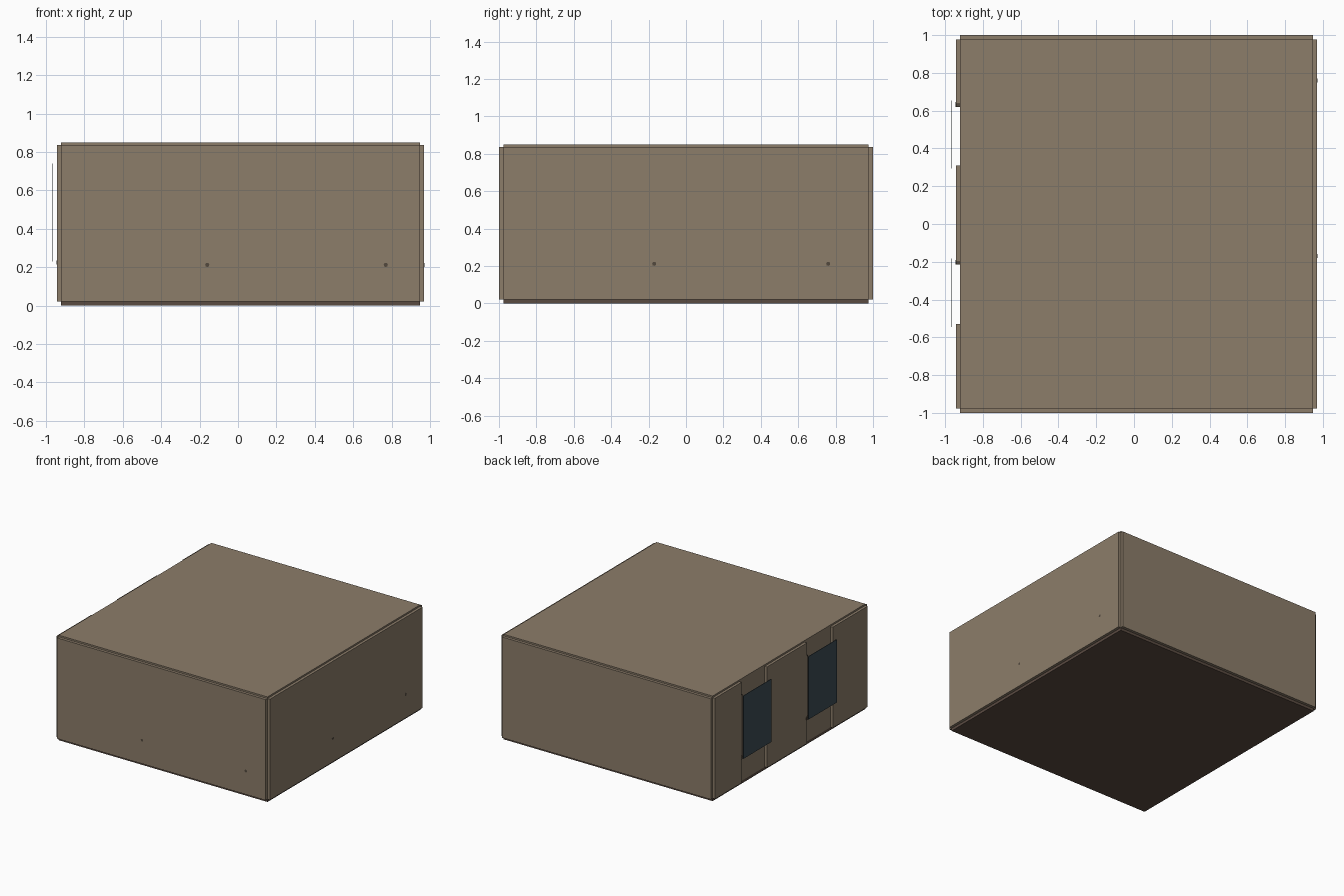
import bpy
from mathutils import Vector

if "Cube" in bpy.data.objects:
    bpy.data.objects.remove(bpy.data.objects["Cube"])


def material(name, rgb):
    m = bpy.data.materials.new(name)
    m.diffuse_color = (*rgb, 1)
    m.use_nodes = True
    m.node_tree.nodes["Principled BSDF"].inputs["Base Color"].default_value = m.diffuse_color
    return m


TAUPE = material("taupe_plaster", (0.262, 0.205, 0.144))
BROWN = material("dark_brown_floor", (0.102, 0.070, 0.053))
GLASS = material("dark_blue_glass", (0.046, 0.072, 0.088))
TRIM = material("dark_trim", (0.085, 0.066, 0.048))


def box(name, x, y, z, mat):
    """Axis-aligned box from (min, max) pairs."""
    lo, hi = zip(x, y, z)
    vs = [(a, b, c) for a in x for b in y for c in z]
    fs = [(0, 1, 3, 2), (4, 6, 7, 5), (0, 4, 5, 1), (2, 3, 7, 6), (0, 2, 6, 4), (1, 5, 7, 3)]
    me = bpy.data.meshes.new(name)
    me.from_pydata(vs, [], fs)
    me.materials.append(mat)
    ob = bpy.data.objects.new(name, me)
    bpy.context.collection.objects.link(ob)
    return ob


def stud(name, pos, axis, mat):
    """Small flat round fixture lying on a wall."""
    bpy.ops.mesh.primitive_cylinder_add(vertices=8, radius=0.011, depth=0.004, location=pos)
    ob = bpy.context.object
    ob.name = name
    ob.rotation_euler = Vector(axis).to_track_quat('Z', 'Y').to_euler()
    ob.data.materials.append(mat)


# Room shell: six plates that leave stepped notches along every edge
X0, X1, Y, Z0, Z1 = -0.922, 0.948, 0.977, 0.022, 0.837
box("floor", (X0, X1), (-Y, Y), (0, Z0), BROWN)
box("ceiling", (X0, X1), (-Y, Y), (Z1, 0.85), TAUPE)
box("front_wall", (X0, X1), (-1, -Y), (Z0, Z1), TAUPE)
box("back_wall", (X0, X1), (Y, 1), (Z0, Z1), TAUPE)
box("right_wall", (X1, 0.97), (-Y, Y), (Z0, Z1), TAUPE)

# Left wall: thick piers between full-height window recesses
for i, span in enumerate([(-Y, -0.53), (-0.20, 0.31), (0.635, Y)]):
    box(f"left_wall_pier_{i}", (-0.943, X0), span, (Z0, Z1), TAUPE)

# Windows: recess back, pane standing off the wall, side frame and latch
for i, (a, b) in enumerate([(-0.53, -0.20), (0.31, 0.635)]):
    box(f"recess_panel_{i}", (X0, X0 + 0.012), (a, b), (Z0, Z1), TAUPE)
    box(f"window_pane_{i}", (-0.97, -0.966), (a - 0.015, b + 0.018), (0.23, 0.74), GLASS)
    box(f"window_frame_{i}", (-0.94, X0), (b - 0.015, b), (0.24, 0.73), TRIM)
    box(f"window_latch_{i}", (-0.946, X0), (b - 0.015, b + 0.01), (0.215, 0.235), TRIM)

# Tiny fixtures on the walls
for i, x in enumerate((-0.16, 0.77)):
    stud(f"front_stud_{i}", (x, -1 + 0.0015, 0.212), (0, -1, 0), TRIM)
for i, y in enumerate((-0.17, 0.76)):
    stud(f"right_stud_{i}", (0.97 - 0.0015, y, 0.212), (1, 0, 0), TRIM)
